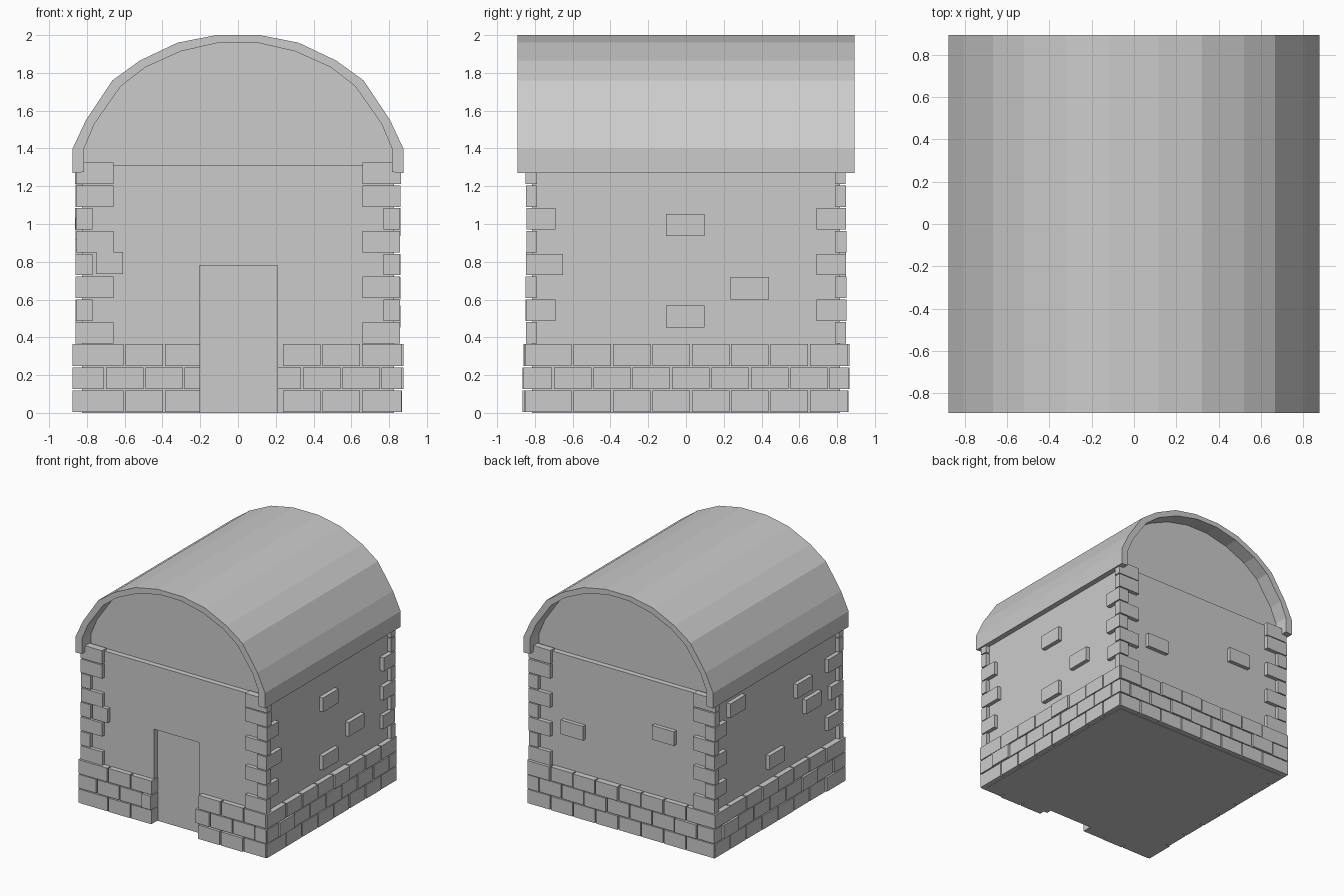
import bpy, bmesh, random

if "Cube" in bpy.data.objects:
    bpy.data.objects.remove(bpy.data.objects["Cube"])

random.seed(4)
WX, WY = 0.825, 0.815      # wall faces
GY = 0.77                  # recessed gable / door plane


def finish(bm, name):
    bmesh.ops.recalc_face_normals(bm, faces=bm.faces)
    me = bpy.data.meshes.new(name)
    bm.to_mesh(me)
    bm.free()
    ob = bpy.data.objects.new(name, me)
    bpy.context.collection.objects.link(ob)
    return ob


def prism(name, pts, y0, y1):
    """Extrude an x-z outline from y0 to y1."""
    bm = bmesh.new()
    face = bm.faces.new([bm.verts.new((x, y0, z)) for x, z in pts])
    ext = bmesh.ops.extrude_face_region(bm, geom=[face])["geom"]
    bmesh.ops.translate(bm, vec=(0, y1 - y0, 0),
                        verts=[g for g in ext if isinstance(g, bmesh.types.BMVert)])
    return finish(bm, name)


def box(bm, x, y, z):
    verts = bmesh.ops.create_cube(bm, size=1)["verts"]
    for v in verts:
        v.co = [r[0] + (c + 0.5) * (r[1] - r[0]) for r, c in zip((x, y, z), v.co)]


def stone(bm, side, u, z, out):
    """Stone on one wall: u is the range along the wall, out the outer offset."""
    a, b = ("fb".find(side) * 2 - 1, "y") if side in "fb" else ("lr".find(side) * 2 - 1, "x")
    depth = sorted((a * out, a * (GY - 0.01)))
    if b == "y":
        box(bm, u, depth, z)
    else:
        box(bm, depth, u, z)


# Barrel roof shell
half_out = [(0.875, 1.27), (0.875, 1.40), (0.805, 1.55), (0.665, 1.76),
            (0.52, 1.865), (0.32, 1.96), (0.115, 2.0)]
half_in = [(0.815, 1.275), (0.815, 1.40), (0.76, 1.53), (0.62, 1.73),
           (0.49, 1.83), (0.30, 1.915), (0.10, 1.96)]


def arch(half):
    return half + [(-x, z) for x, z in reversed(half)]


prism("roof", arch(half_out) + arch(half_in)[::-1], -0.893, 0.893)

# Core with rounded gables
prism("core", [(-WX, 0), (WX, 0), (WX, 1.3)] + arch(half_in[1:]) + [(-WX, 1.3)], -GY, GY)

# Wall skins leaving a ledge under the gables; the front one has the doorway
prism("front_wall", [(-WX, 0), (-0.205, 0), (-0.205, 0.78), (0.21, 0.78), (0.21, 0),
                     (WX, 0), (WX, 1.31), (-WX, 1.31)], -WY, -GY)
prism("back_wall", [(-WX, 0), (WX, 0), (WX, 1.31), (-WX, 1.31)], GY, WY)

# Base stones: three courses in running bond, open at the door
bm = bmesh.new()
for side in "fblr":
    end, out = (0.862, 0.856) if side in "fb" else (0.852, 0.865)
    for row in range(3):
        z = (0.004 + row * 0.1225, 0.119 + row * 0.1225)
        seams = [-end] + [-0.6 - 0.104 * (row % 2) + 0.2085 * i for i in range(8)] + [end]
        for u0, u1 in zip(seams, seams[1:]):
            spans = [(u0, u1)]
            if side == "f":
                spans = [(u0, min(u1, -0.195)), (max(u0, 0.205), u1)]
            for s0, s1 in spans:
                if s1 - s0 > 0.03:
                    g0 = 0 if s0 == -end else 0.005
                    g1 = 0 if s1 == end else 0.005
                    stone(bm, side, (s0 + g0, s1 - g1), z,
                          out + random.choice((0, 0, 0.003, 0.01)))
finish(bm, "base_stones")

# Corner stones alternating long to the front and long to the side
bm = bmesh.new()
for i in range(8):
    z = (0.367 + i * 0.1207, 0.367 + i * 0.1207 + 0.113)
    long_front = i % 2 == 0 or i == 7
    for sx in (-1, 1):
        for sy in (-1, 1):
            ox = 0.856 + random.uniform(0, 0.006)
            oy = 0.844 + random.uniform(0, 0.006)
            lx = 0.66 if long_front else 0.77
            ly = 0.79 if long_front else random.choice((0.69, 0.65))
            box(bm, sorted((sx * lx, sx * ox)), sorted((sy * 0.79, sy * oy)), z)
            box(bm, sorted((sx * 0.77, sx * ox)), sorted((sy * ly, sy * oy)), z)
finish(bm, "corner_stones")

# Scattered stones showing through the plaster: side, centre along wall, centre height
bm = bmesh.new()
for side, u, zc in (("r", -0.005, 0.995), ("r", 0.337, 0.66), ("r", -0.005, 0.51),
                    ("l", -0.34, 0.975), ("l", -0.46, 0.80), ("l", 0.025, 0.52),
                    ("l", 0.54, 1.15), ("b", 0.46, 0.715), ("b", -0.38, 0.895),
                    ("f", -0.68, 0.793)):
    w = 0.07 if side == "f" else 0.102
    out = 0.848 if side in "fb" else 0.86
    stone(bm, side, (u - w, u + w), (zc - 0.059, zc + 0.059), out)
finish(bm, "scattered_stones")
